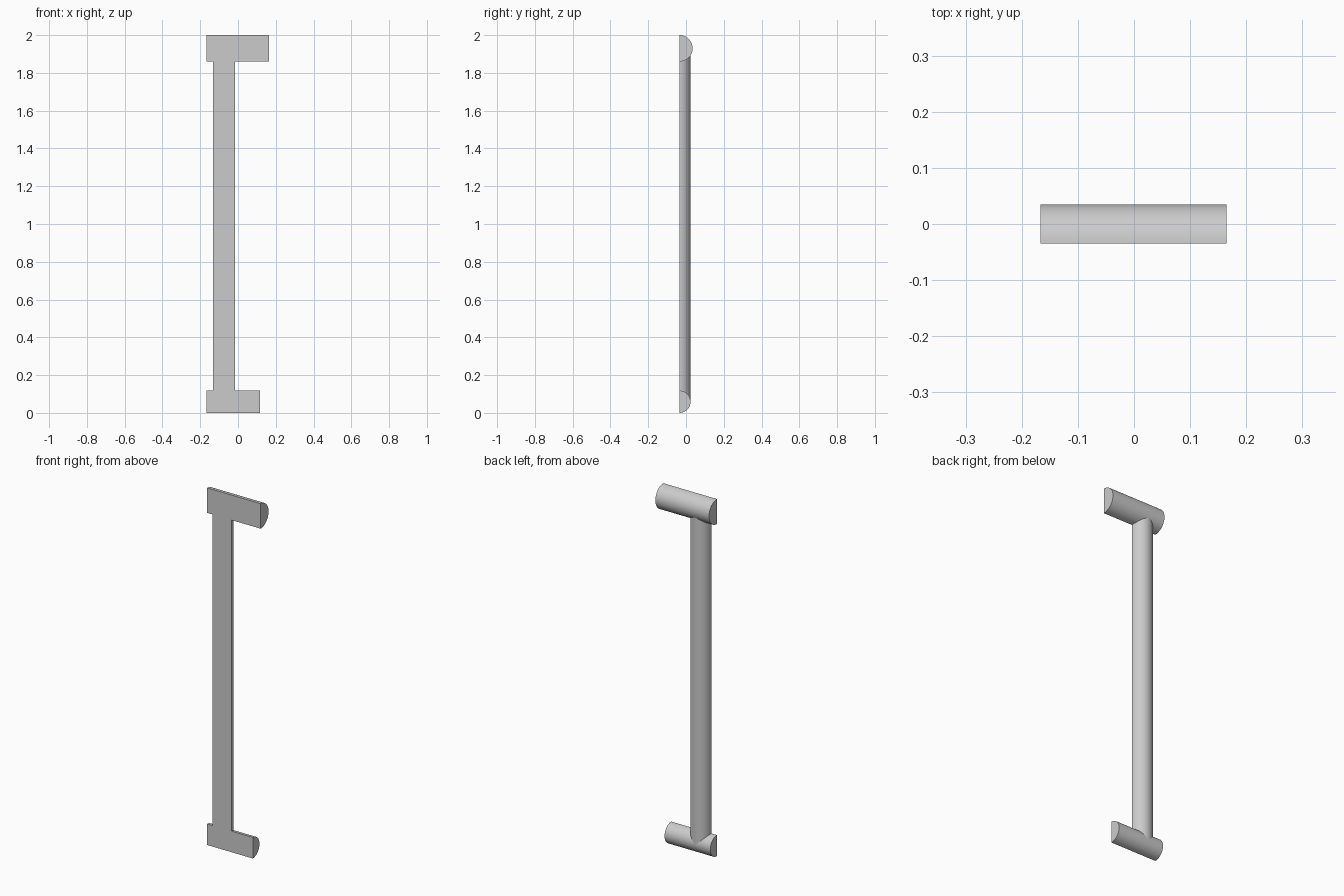
import bpy, bmesh, math
from mathutils import Vector

cube = bpy.data.objects.get("Cube")
if cube:
    bpy.data.objects.remove(cube, do_unlink=True)

grey = bpy.data.materials.new("light grey")
grey.use_nodes = True
colour = (0.6, 0.6, 0.6, 1)
grey.diffuse_color = colour
grey.node_tree.nodes["Principled BSDF"].inputs["Base Color"].default_value = colour

FLAT_Y = -0.035   # shared plane of the flat front faces
SEGMENTS = 32


def half_round(name, start, end, radius):
    """Half-cylinder rod from start to end (x, z), flat side facing -y."""
    a = Vector((start[0], FLAT_Y, start[1]))
    b = Vector((end[0], FLAT_Y, end[1]))
    back = Vector((0, 1, 0))
    side = (b - a).normalized().cross(back)
    bm = bmesh.new()
    ring = []
    for i in range(SEGMENTS + 1):
        t = math.pi * i / SEGMENTS
        ring.append(bm.verts.new(a + radius * (side * math.cos(t) + back * math.sin(t))))
    cap = bm.faces.new(ring)
    swept = bmesh.ops.extrude_face_region(bm, geom=[cap], use_keep_orig=True)
    moved = [v for v in swept["geom"] if isinstance(v, bmesh.types.BMVert)]
    bmesh.ops.translate(bm, verts=moved, vec=b - a)
    bmesh.ops.recalc_face_normals(bm, faces=bm.faces)
    mesh = bpy.data.meshes.new(name)
    bm.to_mesh(mesh)
    bm.free()
    mesh.materials.append(grey)
    obj = bpy.data.objects.new(name, mesh)
    bpy.context.collection.objects.link(obj)
    bpy.ops.object.select_all(action="DESELECT")
    obj.select_set(True)
    bpy.context.view_layer.objects.active = obj
    bpy.ops.object.shade_smooth_by_angle(angle=math.radians(30))


# Wide bar at the top, narrower bar at the bottom, off-centre post between
half_round("top_bar", (-0.167, 1.93), (0.165, 1.93), 0.07)
half_round("bottom_bar", (-0.167, 0.059), (0.116, 0.059), 0.059)
half_round("upright_post", (-0.074, 0.059), (-0.074, 1.93), 0.059)
